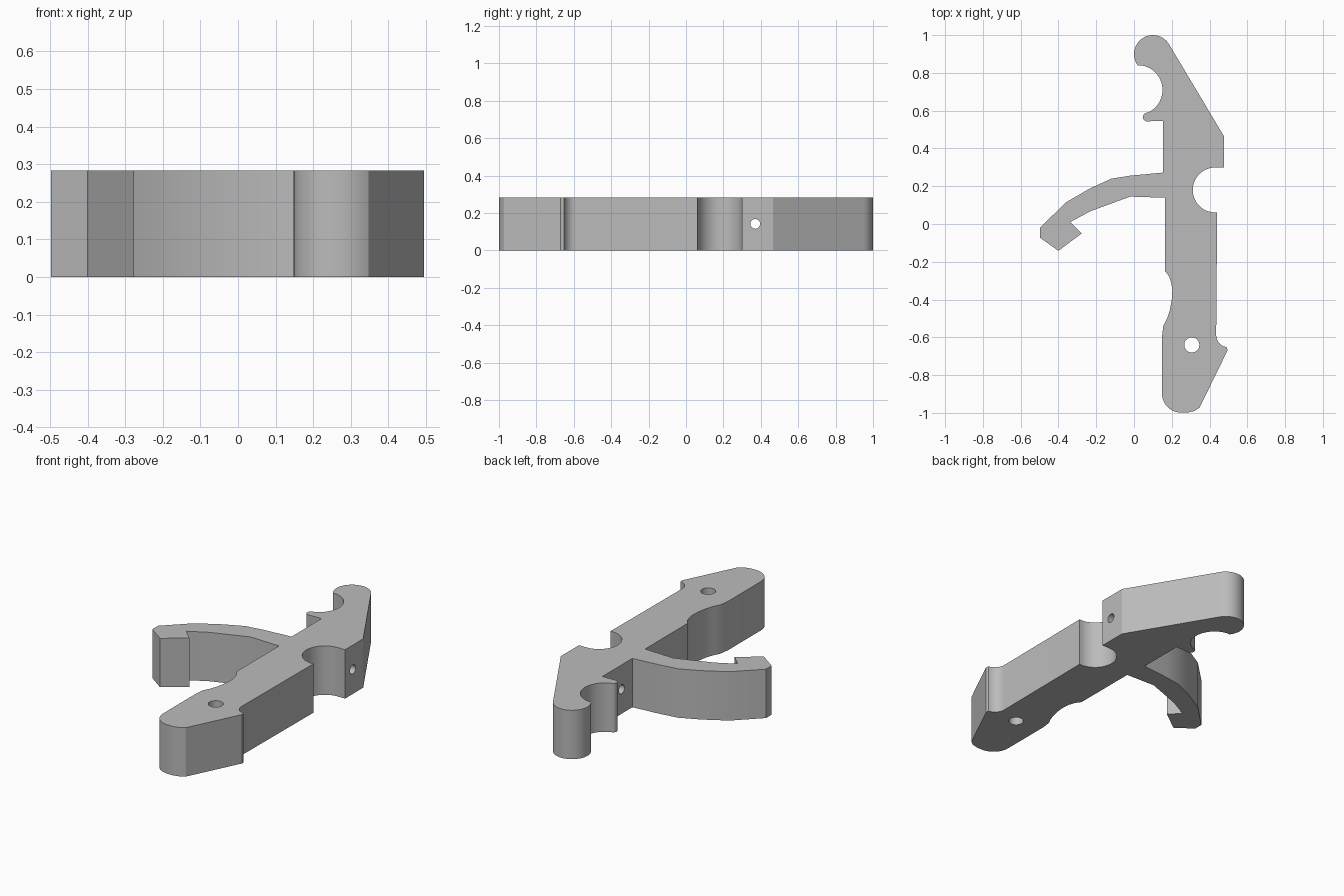
import bpy, bmesh
from math import cos, sin, radians, pi

cube = bpy.data.objects.get("Cube")
if cube:
    bpy.data.objects.remove(cube, do_unlink=True)

HEIGHT = 0.283

grey = bpy.data.materials.new("plain grey")
grey.use_nodes = True
grey.diffuse_color = (0.5, 0.5, 0.5, 1)
grey.node_tree.nodes["Principled BSDF"].inputs["Base Color"].default_value = (0.5, 0.5, 0.5, 1)


def arc(cx, cy, r, start, end, steps=16):
    """Points along a circular arc, angles in degrees."""
    angles = [radians(start + (end - start) * i / steps) for i in range(steps + 1)]
    return [(cx + r * cos(a), cy + r * sin(a)) for a in angles]


# Foot and right edge, up to the round notch
outline = arc(0.25, -0.897, 0.102, 180, 270, 10)
outline += [(0.28, -0.999), (0.32, -0.99), (0.347, -0.972)]
outline += [(0.495, -0.67), (0.492, -0.653)]
outline += arc(0.5, -0.588, 0.065, 255, 180, 8)
outline += arc(0.43, 0.18, 0.119, 275, 90, 24)

# Shoulder and rounded upper hook
outline += [(0.476, 0.299), (0.476, 0.465)]
outline += arc(0.1, 0.9, 0.1, 28, 218, 24)
outline += arc(0.02, 0.71, 0.131, 83, -64, 20)
outline += arc(0.07, 0.566, 0.023, 115, 260, 8)
outline += [(0.153, 0.546), (0.153, 0.272)]

# Curved side arm with its barbed end
outline += [(-0.02, 0.256), (-0.12, 0.24), (-0.23, 0.19), (-0.36, 0.115),
            (-0.498, -0.02), (-0.498, -0.072), (-0.4, -0.142), (-0.277, -0.05),
            (-0.338, 0.01), (-0.23, 0.068), (-0.02, 0.145), (0.165, 0.139)]

# Finger hollow in the left edge
outline += [(0.165, -0.25), (0.187, -0.28), (0.198, -0.315), (0.203, -0.35),
            (0.2, -0.4), (0.19, -0.455), (0.175, -0.5), (0.155, -0.54), (0.148, -0.6)]

bm = bmesh.new()
face = bm.faces.new([bm.verts.new((x, y, 0)) for x, y in outline])
top = bmesh.ops.extrude_face_region(bm, geom=[face])["geom"]
bmesh.ops.translate(bm, vec=(0, 0, HEIGHT),
                    verts=[v for v in top if isinstance(v, bmesh.types.BMVert)])
bmesh.ops.recalc_face_normals(bm, faces=bm.faces)
mesh = bpy.data.meshes.new("lever_body")
bm.to_mesh(mesh)
bm.free()
body = bpy.data.objects.new("lever_body", mesh)
bpy.context.collection.objects.link(body)
mesh.materials.append(grey)
bpy.context.view_layer.objects.active = body
body.select_set(True)


def drill(name, radius, location, rotation):
    """Cut a round through-hole in the body."""
    bpy.ops.mesh.primitive_cylinder_add(vertices=32, radius=radius, depth=0.8,
                                        location=location, rotation=rotation)
    cutter = bpy.context.object
    cutter.name = name
    cutter.data.materials.append(grey)
    cutter.hide_render = True
    cut = body.modifiers.new(name, "BOOLEAN")
    cut.operation = "DIFFERENCE"
    cut.solver = "EXACT"
    cut.object = cutter
    bpy.ops.object.select_all(action="DESELECT")
    body.select_set(True)
    bpy.context.view_layer.objects.active = body
    bpy.ops.object.modifier_apply(modifier=name)
    bpy.data.objects.remove(cutter, do_unlink=True)


# Pivot hole through the foot and cross hole below the shoulder
drill("pivot_hole", 0.04, (0.306, -0.64, HEIGHT / 2), (0, 0, 0))
drill("cross_hole", 0.026, (0.3, 0.37, HEIGHT / 2), (0, pi / 2, 0))

bpy.ops.object.shade_smooth_by_angle(angle=radians(25))
